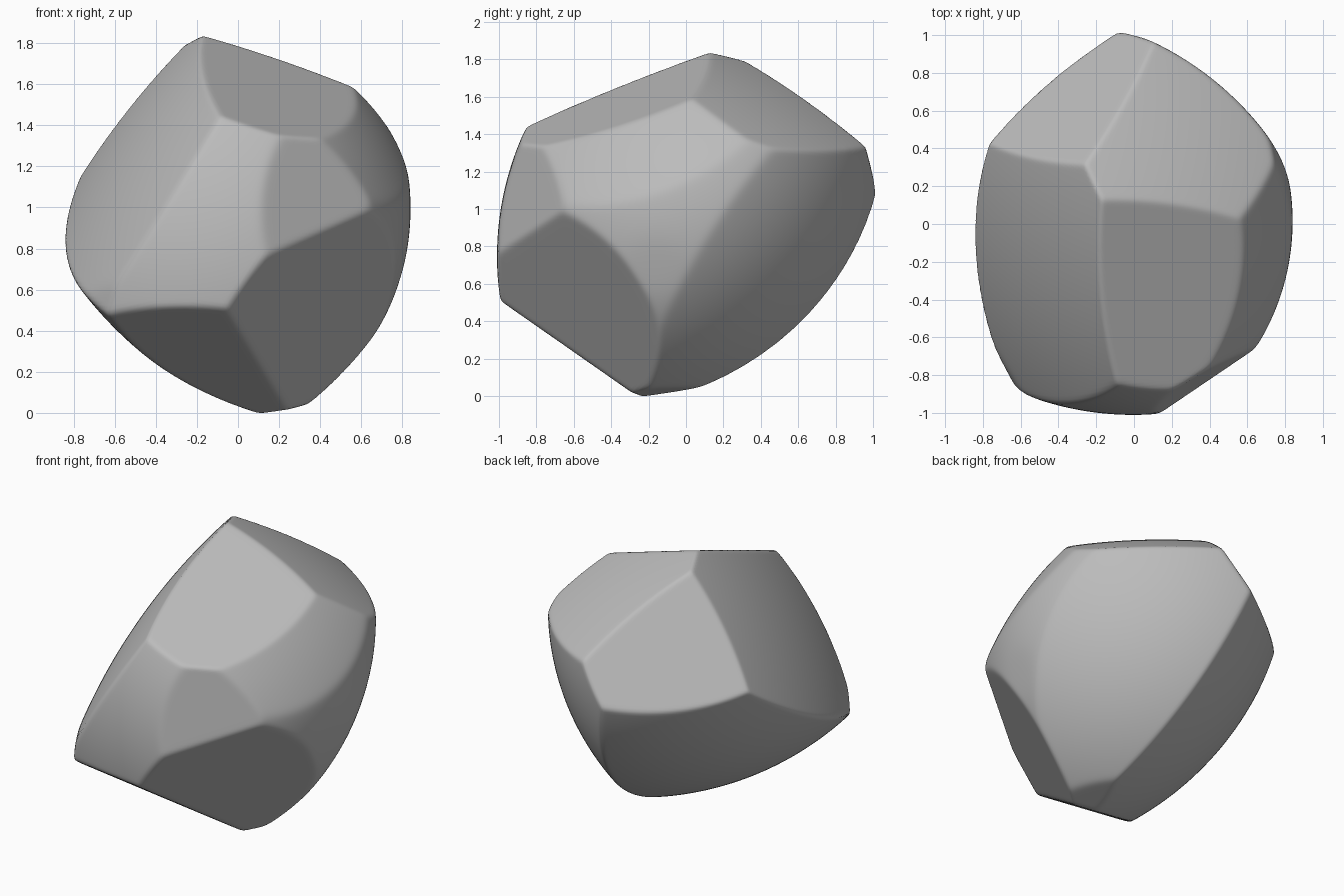
import bpy, bmesh
from mathutils import Vector
from math import sqrt

if "Cube" in bpy.data.objects:
    bpy.data.objects.remove(bpy.data.objects["Cube"], do_unlink=True)

# Flat chipped faces: outward normal and offset
FLATS = [
    ((.20, -.26, .686), 1.196),     # top front
    ((-.365, .466, .369), .907),    # top back, -x
    ((.60, -.58, -.47), .303),      # lower front chip, +x
    ((-.09, -.545, -.835), .116),   # lower front chip, -x
    ((.52, -.845, .12), 1.01),      # front corner, +x
    ((-.85, -.50, .10), 1.01),      # front corner, -x
    ((1.0, -.15, -.25), .638),      # side strip, +x
    ((.18, .10, -1.0), -.002),      # worn foot
]
# Gently bulging faces: sphere centre and radius
BULGES = [
    ((.75, -.55, 1.76), 1.903),         # lower back, -x
    ((-.594, -.501, 1.338), 1.628),     # lower back, +x
    ((-1.03, .33, .29), 2.08),          # upper side, +x
    ((-.41, .02, 1.0), 1.253),          # side ridge, +x
    ((2.326, .80, -.70), 3.623),        # upper side, -x
    ((-1.183, -1.144, -1.831), 4.02),   # top back, +x
    ((.0, .60, .75), 1.605),            # front
]
CORE = Vector((0, 0, .9))
SHARPNESS = 160


def reach(d):
    """Distance from the core to the rock surface along d, edges softly worn."""
    hits = []
    for n, off in FLATS:
        n = Vector(n)
        if n.dot(d) > .01:
            hits.append((off - n.dot(CORE)) / n.dot(d))
    for c, r in BULGES:
        rel = CORE - Vector(c)
        b = rel.dot(d)
        hits.append(-b + sqrt(b * b - rel.length_squared + r * r))
    near = min(hits)
    return near * sum((near / h) ** SHARPNESS for h in hits) ** (-1 / SHARPNESS)


# Rock body: a fine sphere carved down to the faces
bm = bmesh.new()
bmesh.ops.create_icosphere(bm, subdivisions=7, radius=1)
for v in bm.verts:
    d = v.co.normalized()
    v.co = CORE + d * reach(d)

# Stand it on the ground, centred
lo = Vector([min(v.co[i] for v in bm.verts) for i in range(3)])
hi = Vector([max(v.co[i] for v in bm.verts) for i in range(3)])
middle = (lo + hi) / 2
bmesh.ops.translate(bm, verts=bm.verts, vec=(-middle.x, -middle.y, -lo.z))

mesh = bpy.data.meshes.new("rock")
bm.to_mesh(mesh)
bm.free()
rock = bpy.data.objects.new("rock", mesh)
bpy.context.collection.objects.link(rock)

# Stone colour
stone = bpy.data.materials.new("stone grey")
stone.use_nodes = True
grey = (.5, .5, .5, 1)
stone.diffuse_color = grey
stone.node_tree.nodes["Principled BSDF"].inputs["Base Color"].default_value = grey
mesh.materials.append(stone)

bpy.context.view_layer.objects.active = rock
rock.select_set(True)
bpy.ops.object.shade_smooth_by_angle(angle=1.2)
